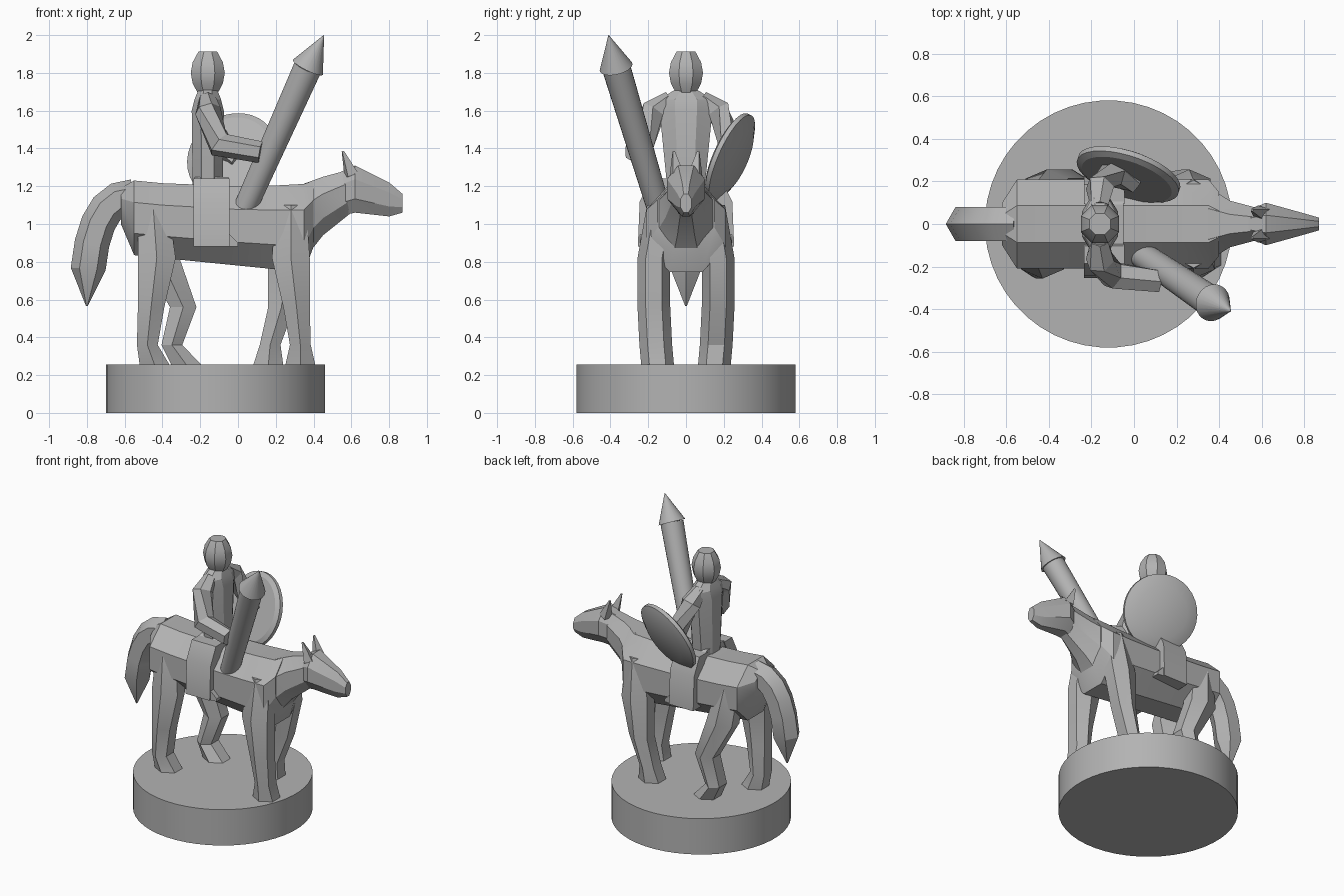
import bpy, bmesh, math
from mathutils import Vector

cube = bpy.data.objects.get("Cube")
if cube:
    bpy.data.objects.remove(cube, do_unlink=True)

stone = bpy.data.materials.new("plain_grey")
stone.use_nodes = True
level = 0.45
stone.diffuse_color = (level, level, level, 1)
shader = stone.node_tree.nodes["Principled BSDF"]
shader.inputs["Base Color"].default_value = stone.diffuse_color


def unit_ring(sides):
    """Polygon whose flat sides touch the unit circle."""
    stretch = 1 / math.cos(math.pi / sides)
    angles = [math.tau * (i + 0.5) / sides for i in range(sides)]
    return [(stretch * math.cos(angle), stretch * math.sin(angle)) for angle in angles]


def skin(name, rings):
    """Bridge a list of rings into one capped object."""
    bm = bmesh.new()
    loops = [[bm.verts.new(point) for point in ring] for ring in rings]
    for low, high in zip(loops, loops[1:]):
        for i in range(len(low)):
            bm.faces.new((low[i - 1], low[i], high[i], high[i - 1]))
    bm.faces.new(loops[0])
    bm.faces.new(loops[-1])
    bmesh.ops.recalc_face_normals(bm, faces=bm.faces)
    mesh = bpy.data.meshes.new(name)
    bm.to_mesh(mesh)
    bm.free()
    mesh.materials.append(stone)
    obj = bpy.data.objects.new(name, mesh)
    bpy.context.collection.objects.link(obj)
    bpy.ops.object.select_all(action='DESELECT')
    obj.select_set(True)
    bpy.context.view_layer.objects.active = obj
    bpy.ops.object.shade_smooth_by_angle(angle=math.radians(25))


def hull(name, stations, sides=8, y=0):
    """Sections along x, each given as x, top, bottom, half width."""
    skin(name, [[(x, y + width * c, (top + bottom) / 2 + (top - bottom) / 2 * s)
                 for c, s in unit_ring(sides)]
                for x, top, bottom, width in stations])


def column(name, stations, sides=8):
    """Level sections, each given as centre, half depth, half width."""
    skin(name, [[(x + depth * c, y + width * s, z) for c, s in unit_ring(sides)]
                for (x, y, z), depth, width in stations])


def limb(name, points, radii, sides=6):
    """Round sections set square to a path of points."""
    points = [Vector(point) for point in points]
    rings = []
    for i, (point, radius) in enumerate(zip(points, radii)):
        before, after = points[max(i - 1, 0)], points[min(i + 1, len(points) - 1)]
        turn = (after - before).to_track_quat('Z', 'Y')
        rings.append([point + turn @ Vector((radius * c, radius * s, 0))
                      for c, s in unit_ring(sides)])
    skin(name, rings)


def horse_leg(name, side, girdle, thigh, knee, fetlock, hoof):
    """Leg from inside the trunk down to a flared hoof."""
    xs = (girdle, thigh, knee, fetlock, hoof)
    ys = (0.12, 0.17, 0.17, 0.16, 0.15)
    heights = (1.1, 0.82, 0.56, 0.36, 0.25)
    depths = (0.08, 0.1, 0.07, 0.055, 0.08)
    column(name, [((x, side * y, z), depth, 0.075)
                  for x, y, z, depth in zip(xs, ys, heights, depths)], sides=6)


# Plinth
limb("plinth", [(-0.12, 0, 0), (-0.12, 0, 0.256)], (0.58, 0.58), sides=48)

# Horse trunk: a sagging belly, a rounded rump and a flat back
barrel = [(x, 1.2 + x * x / 10, 0.78 - x / 10, 0.21)
          for x in (-0.55, -0.4, 0, 0.2, 0.35)]
hull("horse_trunk", [(-0.62, 1.19, 1, 0.1)] + barrel + [(0.4, 1.23, 0.88, 0.15)])

# Horse neck and head
hull("horse_neck", [(0.34, 1.21, 0.8, 0.18), (0.45, 1.25, 0.94, 0.11), (0.6, 1.29, 1.06, 0.07)])
hull("horse_head", [(0.53, 1.27, 1.04, 0.06), (0.62, 1.31, 1.06, 0.1),
                    (0.8, 1.22, 1.04, 0.05), (0.87, 1.16, 1.06, 0.03)])

# Tail: a drooping arc that ends in a point
droop = [math.radians(angle) for angle in range(0, 91, 15)]
limb("tail",
     [(-0.55 - 0.25 * math.sin(t) ** 0.8, 0, 0.565 + 0.58 * abs(math.cos(t)) ** 0.8)
      for t in droop],
     [0.08 if t < droop[-1] else 0.004 for t in droop])

# Horse legs: one pair together, the other striding apart
horse_leg("right_front_leg", -1, 0.28, 0.28, 0.31, 0.33, 0.33)
horse_leg("left_front_leg", 1, 0.28, 0.26, 0.23, 0.17, 0.16)
horse_leg("right_hind_leg", -1, -0.45, -0.43, -0.46, -0.48, -0.44)
horse_leg("left_hind_leg", 1, -0.45, -0.41, -0.29, -0.35, -0.27)

# Saddle across the back
hull("saddle", [(x, 1.25, 0.95, 0.22) for x in (-0.23, -0.05)])

# Rider torso and head
seat = -0.16
column("torso", [((seat, 0, z), depth, width) for z, depth, width in
                 ((1.2, 0.08, 0.1), (1.6, 0.085, 0.14), (1.66, 0.07, 0.14), (1.71, 0.05, 0.06))])
column("rider_head", [((seat, 0, 1.8 + 0.112 * u), 0.09 - u * u / 25, 0.09 - u * u / 25)
                      for u in (-1, -0.5, 0, 0.5, 1)])

# Paired parts: ears, rider legs, feet and arms
hands = {"left": (0, 0.2, 1.35), "right": (0.12, -0.27, 1.38)}
for label, side in (("left", 1), ("right", -1)):
    limb(label + "_ear", [(0.6, side * 0.05, 1.26), (0.555, side * 0.065, 1.385)],
         (0.03, 0.005), sides=4)
    column(label + "_rider_leg", [((-0.14, side * y, z), 0.095, 0.045)
                                  for y, z in ((0.14, 1.24), (0.2, 1.12), (0.21, 0.88))], sides=4)
    hull(label + "_foot", [(-0.1, 1, 0.88, 0.04), (0, 0.9, 0.88, 0.03)],
         sides=4, y=side * 0.21)
    limb(label + "_arm", [(seat, side * 0.08, 1.66), (seat, side * 0.17, 1.6),
                          (-0.1, side * 0.24, 1.42), hands[label]],
         (0.04, 0.06, 0.06, 0.05))

# Lance with a pointed head
butt, collar, tip = (0, -0.12, 1), (0.37, -0.37, 1.83), (0.455, -0.41, 2)
limb("lance_shaft", [butt, collar], (0.06, 0.075), sides=24)
limb("lance_head", [collar, tip], (0.088, 0.001), sides=24)

# Round shield with a bevelled rim and a flat raised face
centre = Vector((-0.025, 0.235, 1.35))
facing = Vector((0.3, 0.9, -0.4)).normalized()
limb("shield", [centre + facing * offset for offset in (-0.03, -0.015, 0.01, 0.045)],
     (0.22, 0.25, 0.25, 0.17), sides=32)
